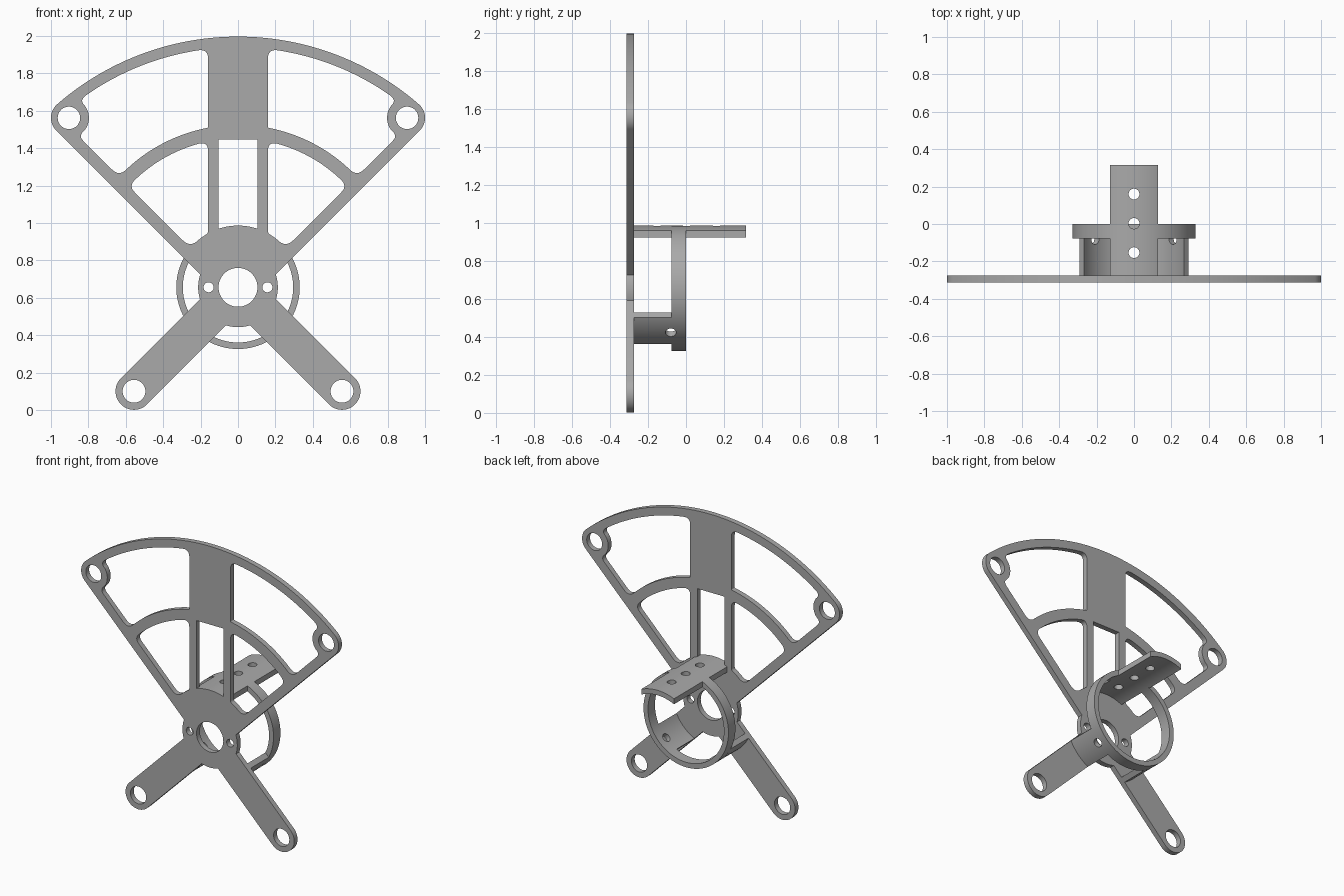
import bpy, bmesh
from math import radians, degrees, cos, sin, atan2, hypot, sqrt
from mathutils import Vector, Matrix

if "Cube" in bpy.data.objects:
    bpy.data.objects.remove(bpy.data.objects["Cube"], do_unlink=True)

grey = bpy.data.materials.new("plain grey")
grey.use_nodes = True
grey.diffuse_color = (0.4, 0.4, 0.4, 1)
grey.node_tree.nodes["Principled BSDF"].inputs["Base Color"].default_value = (0.4, 0.4, 0.4, 1)

HUB = Vector((0, 0.656))       # centre of hub and ring (x, z)
APEX = Vector((0, 0.524))      # where the fan's edges meet
EAR = Vector((0.904, 1.562))   # upper mounting hole
FOOT = Vector((0.556, 0.1))    # lower mounting hole
LEG = 0.099                    # half width of a leg
R_IN, R_OUT = 0.295, 0.33      # ring radii
FRONT, BACK = -0.312, -0.275   # plate depth
RING_FRONT, RING_BACK, STRAP_END = -0.077, 0.0, 0.315


def arc(c, r, a0, a1, n=24):
    return [c + r * Vector((cos(radians(a0 + (a1 - a0) * i / n)),
                            sin(radians(a0 + (a1 - a0) * i / n)))) for i in range(n + 1)]


def span(c, p, q, n=24):
    """Short arc round c from p to q."""
    a, b = (degrees(atan2(v.y - c.y, v.x - c.x)) for v in (p, q))
    b = a + (b - a + 180) % 360 - 180
    return arc(c, (p - c).length, a, b, n)


def circle(c, r, n=48):
    return arc(c, r, 0, 360, n)[:-1]


def mirror(pts):
    return [Vector((-p.x, p.y)) for p in reversed(pts)]


def on_rail(x, c, r):
    """Point at x on the upper half of a circle."""
    return Vector((x, c.y + sqrt(r * r - x * x)))


def on_edge(c, r, offset, side=1):
    """Point where the 45 degree line z = x + offset meets a circle."""
    k = offset - c.y + c.x
    u = (-k + side * sqrt(2 * r * r - k * k)) / 2
    return Vector((c.x + u, c.x + u + offset))


def trim(pts, d):
    """Remove length d from the start of a path."""
    pts = list(pts)
    while len(pts) > 2 and (pts[1] - pts[0]).length <= d:
        d -= (pts[1] - pts[0]).length
        pts.pop(0)
    step = pts[1] - pts[0]
    pts[0] = pts[0] + step * min(0.95, d / step.length)
    return pts


def rounded(segments, sizes):
    """Closed path from segments, softening the corner at each segment's end."""
    out, count = [], len(segments)
    cut = []
    for i, s in enumerate(segments):
        s = trim(s, sizes[i - 1])
        cut.append(trim(s[::-1], sizes[i])[::-1])
    for i, s in enumerate(cut):
        a, c, b = s[-1], segments[i][-1], cut[(i + 1) % count][0]
        out += s
        out += [a * (1 - t) ** 2 + c * 2 * t * (1 - t) + b * t * t
                for t in (k / 8 for k in range(1, 8))]
    return out


def slab(name, loops, y0, y1, cutter=None):
    """Extrude a profile with holes, drawn in x and z, from y0 to y1."""
    curve = bpy.data.curves.new(name, 'CURVE')
    curve.dimensions, curve.fill_mode = '2D', 'BOTH'
    curve.extrude = (y1 - y0) / 2
    for loop in loops:
        pts = [p for i, p in enumerate(loop) if (p - loop[i - 1]).length > 1e-4]
        spline = curve.splines.new('POLY')
        spline.points.add(len(pts) - 1)
        for sp, p in zip(spline.points, pts):
            sp.co = (p.x, p.y, 0, 1)
        spline.use_cyclic_u = True
    temp = bpy.data.objects.new("temp", curve)
    bpy.context.collection.objects.link(temp)
    mesh = bpy.data.meshes.new_from_object(temp.evaluated_get(bpy.context.evaluated_depsgraph_get()))
    bpy.data.objects.remove(temp)
    mesh.transform(Matrix.Translation((0, (y0 + y1) / 2, 0)) @ Matrix.Rotation(radians(90), 4, 'X'))
    bm = bmesh.new()
    bm.from_mesh(mesh)
    bmesh.ops.remove_doubles(bm, verts=bm.verts, dist=1e-5)
    bmesh.ops.recalc_face_normals(bm, faces=bm.faces)
    bm.to_mesh(mesh)
    bm.free()
    obj = bpy.data.objects.new(name, mesh)
    bpy.context.collection.objects.link(obj)
    if cutter:
        mod = obj.modifiers.new("holes", 'BOOLEAN')
        mod.operation, mod.solver, mod.object = 'DIFFERENCE', 'EXACT', cutter
        done = bpy.data.meshes.new_from_object(obj.evaluated_get(bpy.context.evaluated_depsgraph_get()))
        obj.modifiers.clear()
        obj.data = done
    obj.data.materials.clear()
    obj.data.materials.append(grey)
    bpy.ops.object.select_all(action='DESELECT')
    obj.select_set(True)
    bpy.context.view_layer.objects.active = obj
    bpy.ops.object.shade_smooth_by_angle(angle=radians(30))
    return obj


def ring_piece(angle, w):
    """Piece of the ring with parallel sides, w either side of an angle."""
    ends = [Vector((sqrt(r * r - w * w), s * w)) for r, s in
            ((R_OUT, -1), (R_OUT, 1), (R_IN, 1), (R_IN, -1))]
    o = Vector((0, 0))
    turn = Matrix.Rotation(radians(angle), 2)
    return [HUB + turn @ p for p in span(o, ends[0], ends[1]) + span(o, ends[2], ends[3])]


# Outline of the fan plate, right half from bottom to top
hub_r, ear_r = 0.213, 0.096
reach = degrees(atan2(LEG, sqrt(hub_r ** 2 - LEG ** 2)))
join = on_edge(HUB, hub_r, APEX.y)
top_angle = degrees(atan2(EAR.y - APEX.y, EAR.x))
half = arc(HUB, hub_r, -90, -45 - reach, 8)
half += arc(FOOT, LEG, -135, 45)
half += span(HUB, HUB + hub_r * Vector((cos(radians(reach - 45)), sin(radians(reach - 45)))), join, 10)
half += arc(EAR, ear_r, -45, top_angle)
half += arc(APEX, (EAR - APEX).length + ear_r, top_angle, 90, 40)
outline = half + mirror(half)

# Windows of the fan
rail, inner_edge = 0.16, 0.612
mid_in, mid_out, rim_in, boss = 0.796, 0.868, 1.415, 0.107

a, b = on_rail(rail, HUB, R_OUT), on_edge(HUB, R_OUT, inner_edge)
c, d = on_edge(HUB, mid_in, inner_edge), on_rail(rail, HUB, mid_in)
lower_window = rounded([span(HUB, a, b), [b, c], span(HUB, c, d), [d, a]],
                       [0.06, 0.045, 0.05, 0.012])

a, b = on_rail(rail, HUB, mid_out), on_edge(HUB, mid_out, inner_edge)
c = on_edge(EAR, boss, inner_edge, -1)
gap = EAR - APEX
along = (gap.length ** 2 + rim_in ** 2 - boss ** 2) / (2 * gap.length)
unit = gap.normalized()
d = APEX + along * unit + sqrt(rim_in ** 2 - along ** 2) * Vector((-unit.y, unit.x))
e = on_rail(rail, APEX, rim_in)
upper_window = rounded([span(HUB, a, b), [b, c], span(EAR, c, d), span(APEX, d, e, 36), [e, a]],
                       [0.055, 0.04, 0.045, 0.05, 0.006])

slot = on_rail(0.105, HUB, R_OUT)
slot_window = span(HUB, slot, Vector((-slot.x, slot.y))) + [Vector((-slot.x, 1.447)), Vector((slot.x, 1.447))]

# Round holes in the plate
side_holes = [lower_window, upper_window, circle(EAR, 0.06), circle(FOOT, 0.061),
              circle(HUB + Vector((0.157, 0)), 0.027, 24)]
holes = [slot_window, circle(HUB, 0.104)] + side_holes + [mirror(h) for h in side_holes]
slab("fan_plate", [outline] + holes, FRONT, BACK)

# Cutter for the radial holes in the ring, strap and brackets
bm = bmesh.new()
mid_r = (R_IN + R_OUT) / 2
for angle, y in ((90, 0.16), (90, 0.003), (90, -0.153), (-45, -0.08), (-135, -0.08)):
    place = (Matrix.Translation((0, y, HUB.y)) @ Matrix.Rotation(radians(90 - angle), 4, 'Y')
             @ Matrix.Translation((0, 0, mid_r)))
    bmesh.ops.create_cone(bm, cap_ends=True, segments=32, radius1=0.029, radius2=0.029,
                          depth=0.16, matrix=place)
cutter_mesh = bpy.data.meshes.new("hole_cutter")
bm.to_mesh(cutter_mesh)
bm.free()
cutter = bpy.data.objects.new("hole_cutter", cutter_mesh)
cutter.hide_render = True
bpy.context.collection.objects.link(cutter)

# Ring, the curved strap in front of and behind it, and the leg brackets
slab("ring", [circle(HUB, R_OUT, 96), circle(HUB, R_IN, 96)], RING_FRONT, RING_BACK, cutter)
slab("strap_front", [ring_piece(90, 0.127)], BACK, RING_FRONT, cutter)
slab("strap_back", [ring_piece(90, 0.127)], RING_BACK, STRAP_END, cutter)
slab("left_bracket", [ring_piece(-45, LEG)], BACK, RING_FRONT, cutter)
slab("right_bracket", [ring_piece(-135, LEG)], BACK, RING_FRONT, cutter)
bpy.data.objects.remove(cutter, do_unlink=True)
